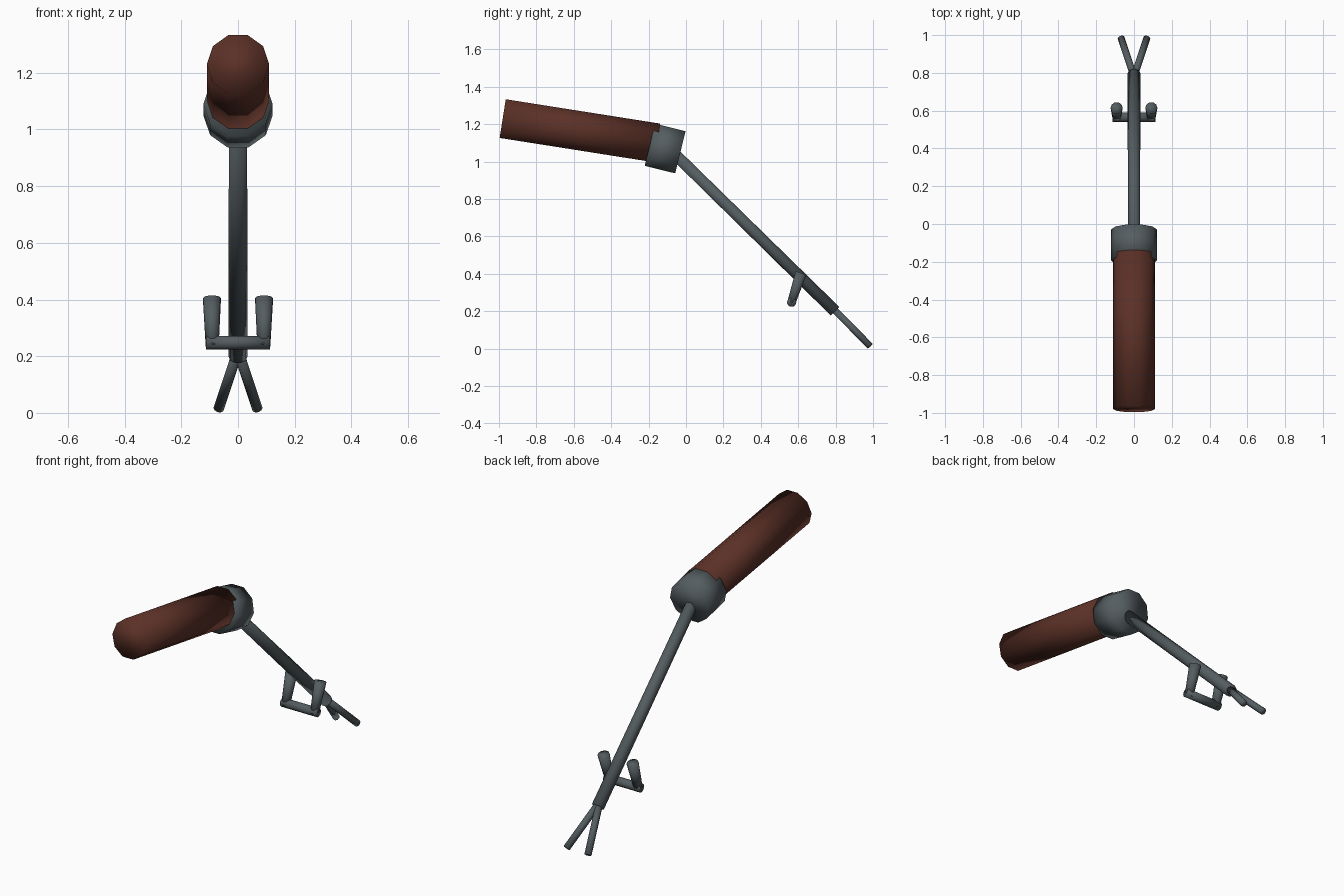
import bpy, bmesh, math
from mathutils import Vector

if "Cube" in bpy.data.objects:
    bpy.data.objects.remove(bpy.data.objects["Cube"])


def material(name, rgb):
    m = bpy.data.materials.new(name)
    m.diffuse_color = (*rgb, 1.0)
    m.use_nodes = True
    m.node_tree.nodes["Principled BSDF"].inputs["Base Color"].default_value = m.diffuse_color
    return m


WOOD = material("dark_brown", (0.105, 0.030, 0.020))
METAL = material("slate_grey", (0.090, 0.110, 0.118))


def rod(name, a, b, r1, r2, sides, mat):
    """Capped, optionally tapered rod from a to b, with corners on its x axis."""
    a, b = Vector(a), Vector(b)
    d = (b - a).normalized()
    ref = Vector((0, 1, 0)) if abs(d.x) > 0.9 else Vector((1, 0, 0))
    u = (ref - d * ref.dot(d)).normalized()
    v = d.cross(u)
    bm = bmesh.new()
    rings = []
    for p, r in ((a, r1), (b, r2)):
        rings.append([bm.verts.new(p + r * (u * math.cos(t) + v * math.sin(t)))
                      for t in (2 * math.pi * i / sides for i in range(sides))])
    for i in range(sides):
        j = (i + 1) % sides
        bm.faces.new((rings[0][i], rings[0][j], rings[1][j], rings[1][i]))
    bm.faces.new(rings[0][::-1])
    bm.faces.new(rings[1])
    bmesh.ops.recalc_face_normals(bm, faces=bm.faces)
    for f in bm.faces:
        f.smooth = True
    me = bpy.data.meshes.new(name)
    bm.to_mesh(me)
    bm.free()
    me.materials.append(mat)
    ob = bpy.data.objects.new(name, me)
    bpy.context.collection.objects.link(ob)
    return ob


# wooden grip and metal collar
rod("grip", (0, -0.98, 1.23), (0, -0.155, 1.10), 0.11, 0.11, 10, WOOD)
rod("collar", (0, -0.193, 1.09), (0, -0.03, 1.05), 0.122, 0.122, 10, METAL)

# long shaft
rod("shaft", (0, -0.09, 1.07), (0, 0.797, 0.20), 0.032, 0.034, 10, METAL)

# cross bar under the shaft
rod("cross_bar", (-0.113, 0.565, 0.248), (0.113, 0.565, 0.248), 0.025, 0.025, 10, METAL)

# mirrored upright pegs and fork prongs
for side, s in (("left", -1), ("right", 1)):
    rod("peg_" + side, (s * 0.091, 0.56, 0.235), (s * 0.092, 0.615, 0.405),
        0.023, 0.032, 10, METAL)
    rod("prong_" + side, (0, 0.78, 0.22), (s * 0.068, 0.984, 0.015),
        0.019, 0.019, 10, METAL)
